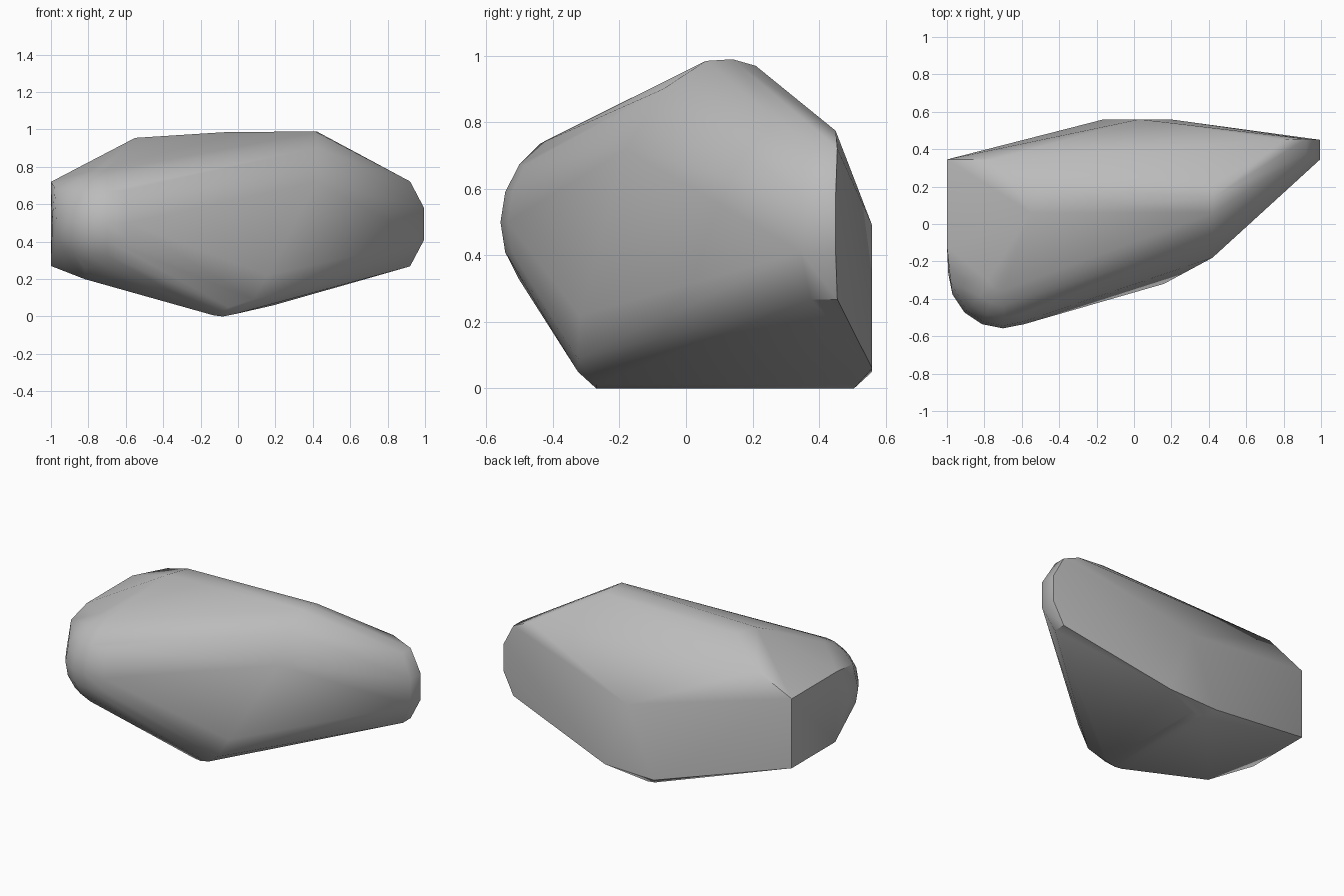
import bpy
import bmesh
import math
from mathutils import Vector

default_cube = bpy.data.objects.get("Cube")
if default_cube:
    bpy.data.objects.remove(default_cube, do_unlink=True)


def make_material(name, colour):
    material = bpy.data.materials.new(name)
    material.use_nodes = True
    material.diffuse_color = colour
    shader = next(n for n in material.node_tree.nodes if n.type == "BSDF_PRINCIPLED")
    shader.inputs["Base Color"].default_value = colour
    return material


def add_points(bm, points):
    for point in points:
        bm.verts.new(Vector(point))


def add_dome(bm, centre, radius, segments, rings):
    """Scatter points over a sphere so the hull gets a rounded corner."""
    for ring in range(1, rings):
        polar = math.pi * ring / rings
        for segment in range(segments):
            turn = math.tau * segment / segments
            direction = Vector((math.sin(polar) * math.cos(turn),
                                math.sin(polar) * math.sin(turn),
                                math.cos(polar)))
            bm.verts.new(Vector(centre) + direction * radius)


bm = bmesh.new()

# Rounded front corner
add_dome(bm, centre=(-0.7, -0.265, 0.5), radius=0.293, segments=16, rings=10)

# Flat broken end on the right-hand side
broken_end = [(-1, 0.345, 0.27), (-1, 0.345, 0.72), (-1, -0.12, 0.72),
              (-0.98, -0.31, 0.69), (-1, -0.1, 0.27)]
add_points(bm, broken_end)

# Narrow chipped tip on the left-hand side, built as mirrored levels
middle_height = 0.495
for x, y_front, y_back, half_height in ((0.92, 0.375, 0.455, 0.227),
                                        (0.995, 0.345, 0.45, 0.085)):
    for side in (-1, 1):
        height = middle_height + side * half_height
        add_points(bm, [(x, y_front, height), (x, y_back, height)])

# Top ridge and shoulders
top_ridge = [(-0.55, 0.06, 0.955), (-0.5, 0.2, 0.955), (-0.08, 0.1, 0.985),
             (0.42, 0.06, 0.985), (0.42, 0.14, 0.99), (0.42, 0.21, 0.97)]
shoulders = [(-0.75, 0.345, 0.835), (0.8, 0.45, 0.775), (0.42, -0.07, 0.9)]
add_points(bm, top_ridge + shoulders)

# Front crease
front_crease = [(0.42, -0.18, 0.72), (0.16, -0.32, 0.22),
                (0.08, -0.325, 0.09), (-0.05, -0.325, 0.05)]
add_points(bm, front_crease)

# Keel underneath, running from front to back
for x, height in ((-0.13, 0.006), (-0.08, 0), (-0.02, 0.012)):
    add_points(bm, [(x, -0.27, height), (x, 0.505, height)])
add_points(bm, [(-0.82, -0.3, 0.2)])

# Back peak
add_points(bm, [(0.03, 0.56, 0.49), (-0.16, 0.56, 0.05), (0.19, 0.56, 0.06)])

# Wrap the points in one convex boulder and drop everything inside it
result = bmesh.ops.convex_hull(bm, input=bm.verts, use_existing_faces=False)
bmesh.ops.delete(bm, geom=[v for v in bm.verts if not v.link_faces], context="VERTS")
bmesh.ops.dissolve_limit(bm, angle_limit=math.radians(1), verts=bm.verts, edges=bm.edges)
bmesh.ops.recalc_face_normals(bm, faces=bm.faces)

mesh = bpy.data.meshes.new("boulder")
bm.to_mesh(mesh)
bm.free()
mesh.materials.append(make_material("stone grey", (0.5, 0.5, 0.5, 1)))

boulder = bpy.data.objects.new("boulder", mesh)
bpy.context.collection.objects.link(boulder)
bpy.ops.object.select_all(action="DESELECT")
boulder.select_set(True)
bpy.context.view_layer.objects.active = boulder
bpy.ops.object.shade_smooth_by_angle(angle=math.radians(40))
